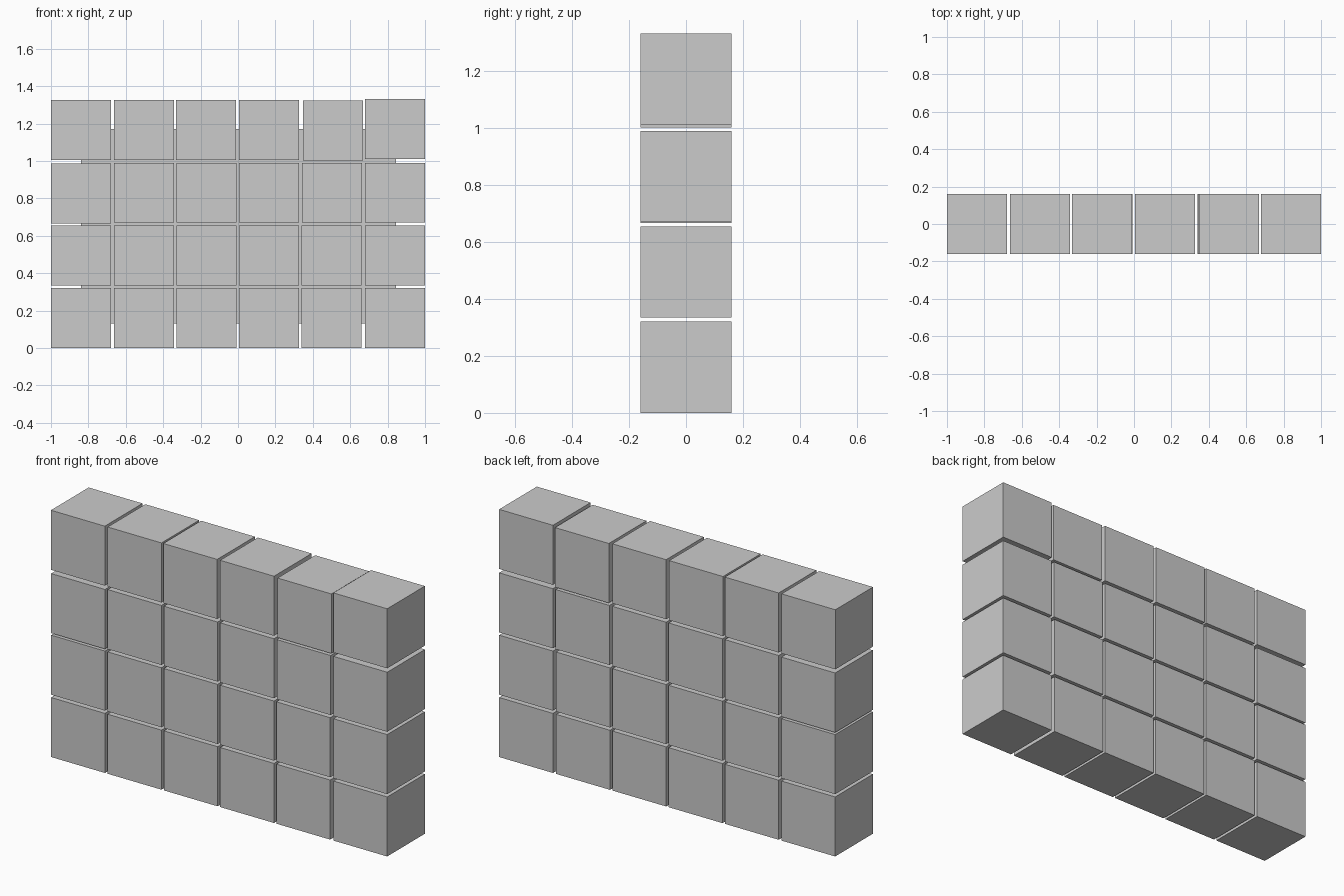
import bpy

if "Cube" in bpy.data.objects:
    bpy.data.objects.remove(bpy.data.objects["Cube"])

SIZE = 0.32
# Column centres and row centres of the block wall
COLS = [-0.839, -0.503, -0.169, 0.166, 0.503, 0.839]
ROWS = [0.16, 0.495, 0.83, 1.166]
# Small hand-placed offsets: (column, row) -> (dx, dz)
NUDGE = {(0, 2): (0.0, -0.004), (5, 3): (0.0, 0.005), (4, 3): (0.004, -0.004),
         (4, 0): (-0.003, 0.0), (4, 1): (-0.003, 0.0), (0, 3): (-0.001, 0.0),
         (2, 3): (-0.003, 0.0)}

# Stacked cubes
for c, x in enumerate(COLS):
    for r, z in enumerate(ROWS):
        dx, dz = NUDGE.get((c, r), (0, 0))
        bpy.ops.mesh.primitive_cube_add(size=SIZE, location=(x + dx, 0, z + dz))
        bpy.context.object.name = f"block_{c}_{r}"

# Thin sheet inside the wall, seen through the gaps
mesh = bpy.data.meshes.new("inner_sheet")
x0, x1, z0, z1 = -0.84, 0.846, 0.132, 1.172
mesh.from_pydata([(x0, 0, z0), (x1, 0, z0), (x1, 0, z1), (x0, 0, z1)], [], [(0, 1, 2, 3)])
bpy.context.collection.objects.link(bpy.data.objects.new("inner_sheet", mesh))
